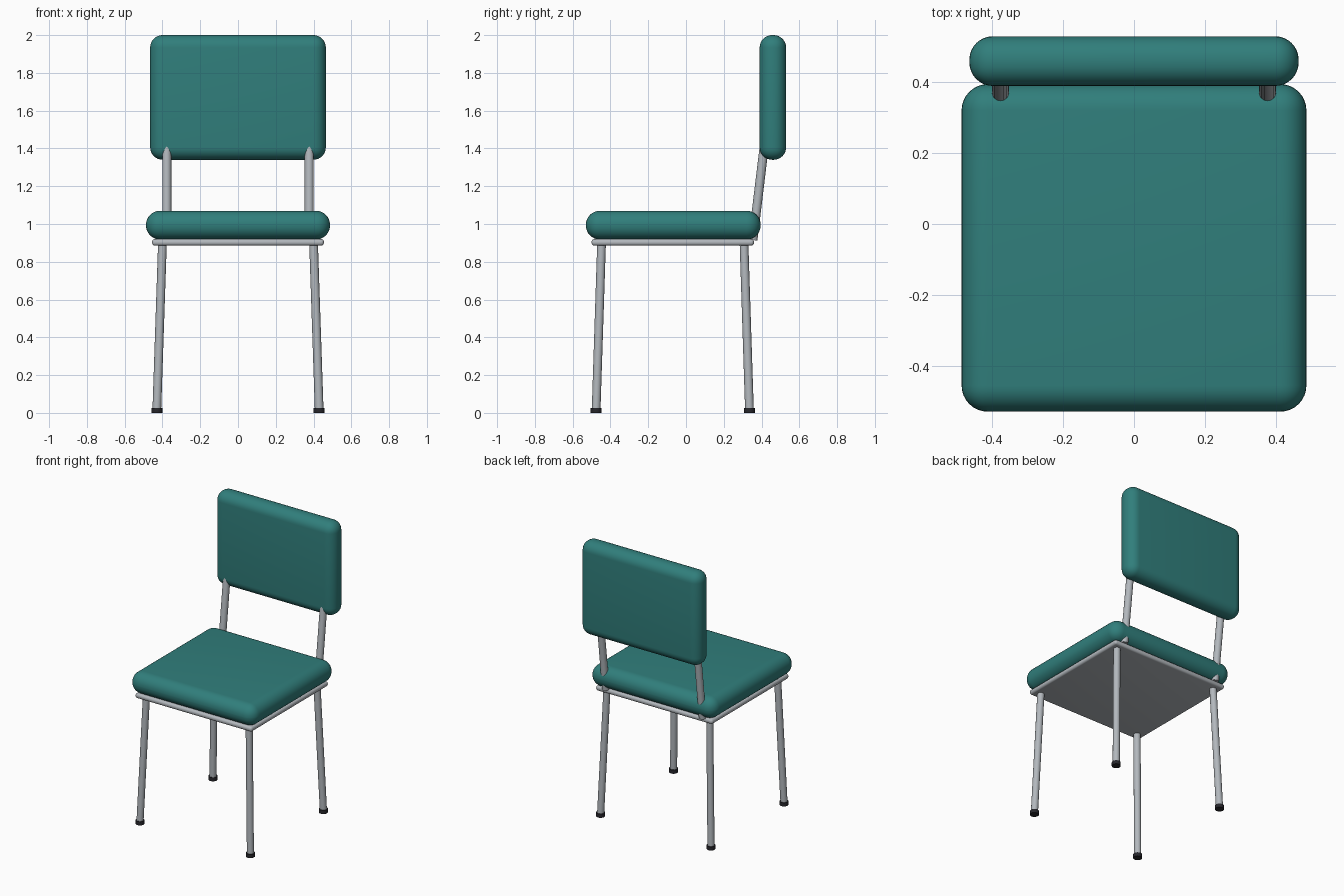
import bpy
import math
from mathutils import Vector

cube = bpy.data.objects.get("Cube")
if cube:
    bpy.data.objects.remove(cube, do_unlink=True)


def make_material(name, color):
    mat = bpy.data.materials.new(name)
    mat.use_nodes = True
    mat.diffuse_color = (*color, 1)
    mat.node_tree.nodes["Principled BSDF"].inputs["Base Color"].default_value = (*color, 1)
    return mat


teal = make_material("teal upholstery", (0.03, 0.21, 0.20))
metal = make_material("grey metal", (0.45, 0.48, 0.51))
rubber = make_material("black rubber", (0.02, 0.02, 0.025))


def finish(obj, name, mat):
    obj.name = name
    obj.data.materials.append(mat)
    bpy.ops.object.shade_smooth_by_angle(angle=math.radians(40))
    return obj


def rounded_box(name, low, high, radius, mat, segments=8):
    """Box between two corners with every edge rounded."""
    low, high = Vector(low), Vector(high)
    bpy.ops.mesh.primitive_cube_add(size=1, location=(low + high) / 2)
    obj = bpy.context.object
    obj.scale = high - low
    bpy.ops.object.transform_apply(location=False, rotation=False, scale=True)
    bevel = obj.modifiers.new("rounding", 'BEVEL')
    bevel.width = radius
    bevel.segments = segments
    bpy.ops.object.modifier_apply(modifier=bevel.name)
    return finish(obj, name, mat)


def tube(name, start, end, radius, mat):
    """Straight round bar between two points."""
    start, end = Vector(start), Vector(end)
    axis = end - start
    bpy.ops.mesh.primitive_cylinder_add(vertices=16, radius=radius, depth=axis.length,
                                        location=(start + end) / 2)
    obj = bpy.context.object
    obj.rotation_euler = axis.to_track_quat('Z', 'Y').to_euler()
    return finish(obj, name, mat)


# Cushions
rounded_box("seat_cushion", (-0.487, -0.53, 0.918), (0.487, 0.395, 1.07), 0.074, teal)
rounded_box("backrest_cushion", (-0.465, 0.39, 1.34), (0.465, 0.53, 2.0), 0.066, teal)

# Thin plate under the seat
rounded_box("seat_frame", (-0.455, -0.50, 0.885), (0.455, 0.36, 0.92), 0.016, metal, 5)

for side, sx in (("left", 1), ("right", -1)):
    # Splayed legs with rubber feet
    for end, top_y, foot_y in (("front", -0.447, -0.476), ("back", 0.307, 0.336)):
        foot = Vector((sx * 0.43, foot_y, 0))
        tube(f"{end}_{side}_leg", foot + Vector((0, 0, 0.01)), (sx * 0.40, top_y, 0.90),
             0.023, metal)
        tube(f"{end}_{side}_foot", foot, foot + Vector((0, 0, 0.026)), 0.029, rubber)
    # Backrest post leaning backwards into the cushion
    tube(f"{side}_backrest_post", (sx * 0.377, 0.354, 0.915), (sx * 0.377, 0.42, 1.46),
         0.024, metal)
